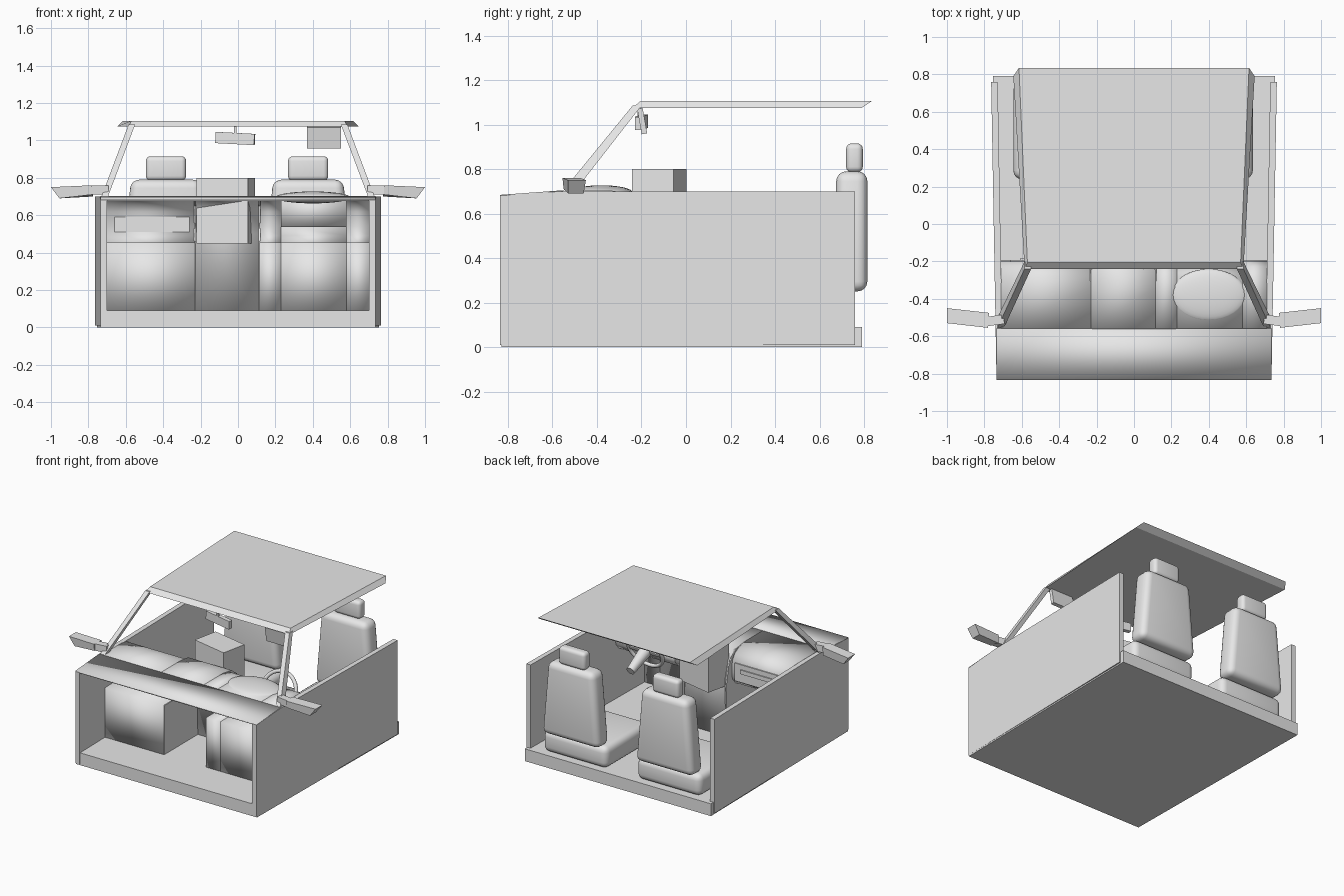
import bpy, bmesh, math
from mathutils import Matrix, Vector

if "Cube" in bpy.data.objects:
    bpy.data.objects.remove(bpy.data.objects["Cube"])

grey = bpy.data.materials.new("plain_grey")
grey.use_nodes = True
grey.diffuse_color = (0.8, 0.8, 0.8, 1)
grey.node_tree.nodes["Principled BSDF"].inputs["Base Color"].default_value = (0.8, 0.8, 0.8, 1)


def finish(name, bm, smooth=0):
    bmesh.ops.recalc_face_normals(bm, faces=bm.faces)
    mesh = bpy.data.meshes.new(name)
    bm.to_mesh(mesh)
    bm.free()
    mesh.materials.append(grey)
    obj = bpy.data.objects.new(name, mesh)
    bpy.context.collection.objects.link(obj)
    if smooth:
        bpy.ops.object.select_all(action="DESELECT")
        obj.select_set(True)
        bpy.context.view_layer.objects.active = obj
        bpy.ops.object.shade_smooth_by_angle(angle=math.radians(smooth))
    return obj


def loft(name, ring_a, ring_b):
    """Solid between two matching outlines."""
    bm = bmesh.new()
    a, b = ([bm.verts.new(p) for p in r] for r in (ring_a, ring_b))
    bm.faces.new(a)
    bm.faces.new(b)
    for i in range(len(a)):
        j = (i + 1) % len(a)
        bm.faces.new((a[i], a[j], b[j], b[i]))
    return finish(name, bm)


def block(name, centre, size, turn=(0, 0, 0), bevel=0, taper=1):
    """Box with optional rotation, narrowed top and rounded edges."""
    bm = bmesh.new()
    bmesh.ops.create_cube(bm, size=1)
    for v in bm.verts:
        if v.co.z > 0:
            v.co.x *= taper
        v.co = Vector(v.co[i] * size[i] for i in range(3))
    if bevel:
        bmesh.ops.bevel(bm, geom=bm.edges[:], offset=bevel, segments=4, profile=0.5, affect="EDGES")
    for axis, angle in zip("XYZ", turn):
        bm.transform(Matrix.Rotation(math.radians(angle), 4, axis))
    bm.transform(Matrix.Translation(centre))
    return finish(name, bm, 40 if bevel else 0)


def sheet(name, x0, x1, profile):
    """Thin panel: a y-z profile swept across x."""
    bm = bmesh.new()
    rows = [[bm.verts.new((x, y, z)) for x in (x0, x1)] for y, z in profile]
    for p, q in zip(rows, rows[1:]):
        bm.faces.new((p[0], p[1], q[1], q[0]))
    obj = finish(name, bm, 50)
    mod = obj.modifiers.new("thickness", "SOLIDIFY")
    mod.thickness = 0.008
    mod.offset = 0
    return obj


# Floor pan
loft("floor", [(-.735, -.83, 0), (.735, -.83, 0), (.755, .79, 0), (-.755, .79, 0)],
     [(-.735, -.83, .09), (.735, -.83, .09), (.755, .79, .09), (-.755, .79, .09)])

# Door walls, roof pillars and door mirrors
wall = [(-.835, .01), (.76, .01), (.76, .70), (-.56, .70), (-.835, .68)]
for side, s in (("right", -1), ("left", 1)):
    def outer(y):
        return .735 + (y + .835) * .018
    loft(side + "_wall", [(s * outer(y), y, z) for y, z in wall],
         [(s * (outer(y) - .035), y, z) for y, z in wall])
    loft(side + "_pillar",
         [(s * x, y, .70) for x, y in ((.73, -.555), (.695, -.555), (.695, -.50), (.73, -.50))],
         [(s * x, y, 1.085) for x, y in ((.585, -.24), (.55, -.24), (.55, -.20), (.585, -.20))])
    block(side + "_mirror_arm", (s * .74, -.515, .735), (.09, .05, .05), (0, 0, -s * 8))
    loft(side + "_mirror",
         [(s * .775, -.475, .76), (s * .78, -.555, .76), (s * .78, -.55, .71), (s * .775, -.48, .70)],
         [(s * 1, -.45, .75), (s * 1, -.53, .75), (s * .955, -.53, .69), (s * .955, -.46, .69)])

# Roof, with its lower outline wider than the top
loft("roof", [(-.585, -.24, 1.075), (.585, -.24, 1.075), (.645, .79, 1.075), (-.645, .79, 1.075)],
     [(-.57, -.205, 1.105), (.57, -.205, 1.105), (.615, .835, 1.105), (-.615, .835, 1.105)])

# Bonnet cover and dashboard shell
hood = [(-.835, .68), (-.56, .70)]
sheet("bonnet_cover", -.735, .735, hood)
top = [(-.56, .70), (-.34, .70), (-.28, .69), (-.23, .66)]
face = [(-.23, .66), (-.205, .62), (-.20, .54)]
lower = [(-.20, .54), (-.205, .49), (-.24, .45), (-.53, .45), (-.53, .09)]
dash = top + face[1:] + lower[1:]
sheet("glovebox_dash", -.71, -.23, dash)
sheet("dash_inner_end", .115, .23, dash)
sheet("dash_outer_end", .58, .71, dash)
sheet("instrument_top", .23, .58, top)
sheet("instrument_lower", .23, .58, lower)
sheet("instrument_back", .23, .58, [(-.34, .70), (-.33, .54), (-.20, .54)])
sheet("console_panel", -.23, .115, [(-.56, .70), (-.34, .70), (-.25, .69), (-.18, .64), (-.15, .5), (-.14, .09)])

# Console side fins
fin = [(-.53, .09), (-.14, .09), (-.13, .45), (-.16, .6), (-.24, .69),
       (-.32, .70), (-.23, .65), (-.20, .54), (-.24, .45), (-.53, .45)]
for name, x in (("right_console_fin", -.23), ("left_console_fin", .115)):
    loft(name, [(x - .005, y, z) for y, z in fin], [(x + .005, y, z) for y, z in fin])

# Centre display box turned to the driver, glovebox lid and handle
block("centre_display", (-.065, -.12, .625), (.28, .19, .35), (0, 0, -12))
block("glovebox_lid", (-.46, -.20, .55), (.40, .014, .13))
block("glovebox_handle", (-.46, -.192, .565), (.30, .014, .03))

# Instrument binnacle
bm = bmesh.new()
bmesh.ops.create_uvsphere(bm, u_segments=32, v_segments=16, radius=1)
bm.transform(Matrix.Translation((.40, -.38, .695)) @ Matrix.Diagonal((.20, .14, .032, 1)))
finish("instrument_binnacle", bm, 60)

# Steering wheel and column
tilt = Matrix.Translation((.40, -.10, .56)) @ Matrix.Rotation(math.radians(65), 4, "X")
bm = bmesh.new()
around, tube = 32, 8
rings = []
for i in range(around):
    a = math.tau * i / around
    rings.append([])
    for j in range(tube):
        b = math.tau * j / tube
        r = .135 + .014 * math.cos(b)
        rings[-1].append(bm.verts.new((r * math.cos(a), r * math.sin(a), .014 * math.sin(b))))
for i in range(around):
    p, q = rings[i], rings[(i + 1) % around]
    for j in range(tube):
        k = (j + 1) % tube
        bm.faces.new((p[j], q[j], q[k], p[k]))
bm.transform(tilt)
finish("steering_wheel_rim", bm, 60)
bm = bmesh.new()
bmesh.ops.create_cone(bm, cap_ends=True, segments=20, radius1=.03, radius2=.045, depth=.2)
bm.transform(tilt @ Matrix.Translation((0, 0, -.09)))
finish("steering_column", bm, 40)
block("steering_spokes", (.40, -.10, .56), (.26, .03, .015), (65, 0, 0), .005)

# Seats
for side, x in (("right", -.385), ("left", .375)):
    block(side + "_seat_cushion", (x, .50, .17), (.52, .52, .16), (0, 0, 0), .045)
    block(side + "_seat_back", (x, .745, .52), (.47, .14, .54), (0, 0, 0), .045, .8)
    block(side + "_headrest", (x, .757, .85), (.215, .075, .13), (0, 0, 0), .025)

# Rear-view mirror and sun visor
block("rear_mirror", (-.015, -.20, 1.01), (.21, .03, .06), (0, 3, -8))
block("rear_mirror_stem", (-.015, -.21, 1.05), (.012, .015, .07))
block("sun_visor", (.46, -.197, 1.015), (.18, .025, .115), (10, 0, 0))
